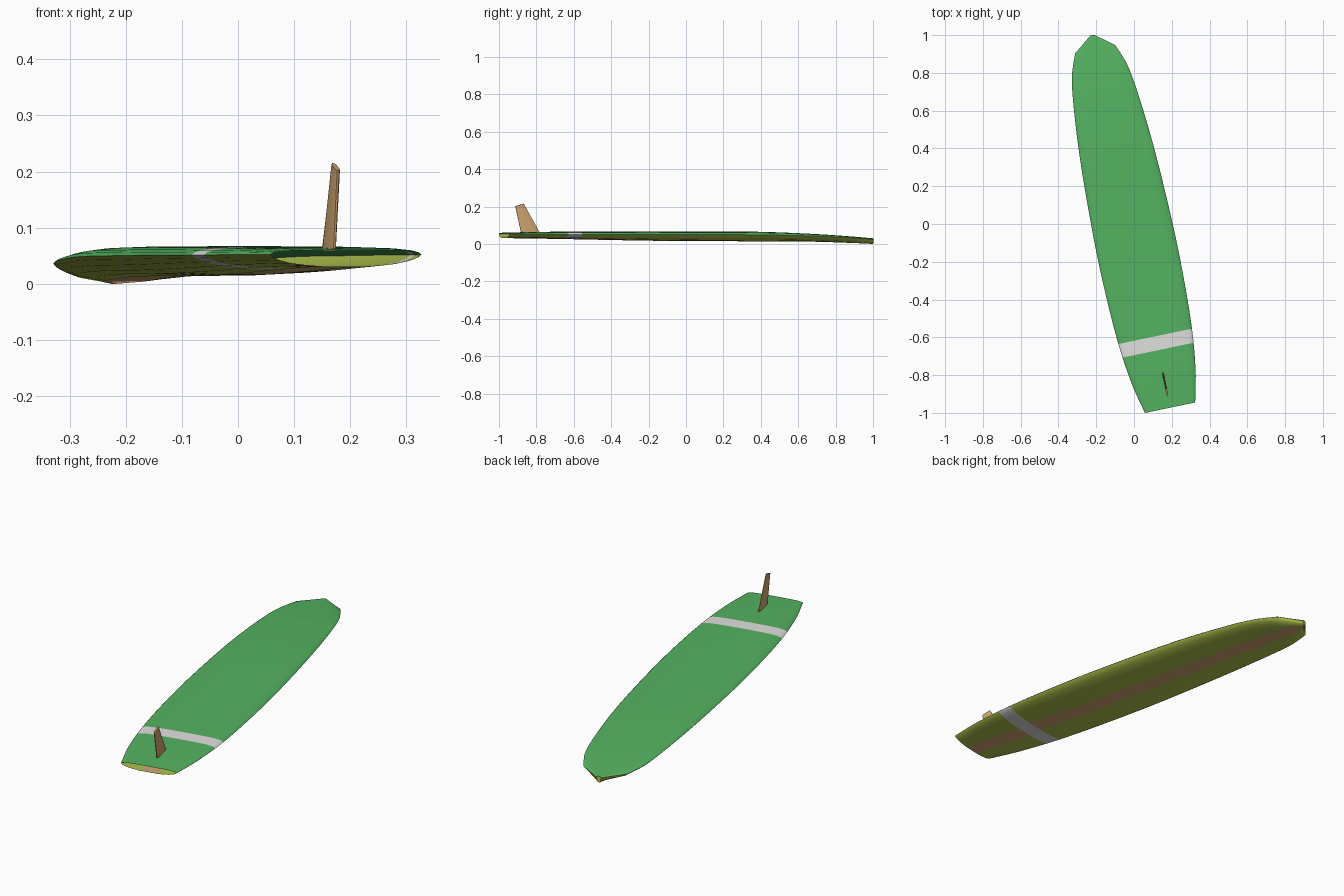
import bpy, bmesh, math
from mathutils import Matrix

if "Cube" in bpy.data.objects:
    bpy.data.objects.remove(bpy.data.objects["Cube"])


def material(name, rgb):
    m = bpy.data.materials.new(name)
    m.diffuse_color = (*rgb, 1)
    m.use_nodes = True
    m.node_tree.nodes["Principled BSDF"].inputs["Base Color"].default_value = m.diffuse_color
    return m


GREEN = material("deck green", (0.09, 0.45, 0.12))
OLIVE = material("rail olive", (0.44, 0.55, 0.075))
WHITE = material("band white", (0.75, 0.75, 0.74))
TAN = material("stringer tan", (0.64, 0.39, 0.17))

# Board axis is turned about z; local y runs tail to nose
PLACE = Matrix.Rotation(math.radians(11.8), 4, 'Z') @ Matrix.Translation((-0.012, 0, 0))

# Station, half width, deck z, rail z, bottom z
KEYS = [
    (-0.991, 0.136, 0.060, 0.052, 0.031),
    (-0.83, 0.172, 0.064, 0.052, 0.029),
    (-0.605, 0.199, 0.066, 0.051, 0.025),
    (-0.30, 0.212, 0.067, 0.051, 0.019),
    (0.0, 0.212, 0.067, 0.050, 0.015),
    (0.40, 0.197, 0.065, 0.048, 0.014),
    (0.70, 0.171, 0.053, 0.041, 0.012),
    (0.84, 0.148, 0.044, 0.035, 0.008),
    (0.947, 0.109, 0.036, 0.029, 0.004),
    (1.024, 0.010, 0.030, 0.024, 0.0),
]
BAND = (-0.68, -0.605)


def slope(i, c):
    a, b = KEYS[max(i - 1, 0)], KEYS[min(i + 1, len(KEYS) - 2)]
    return (b[c] - a[c]) / (b[0] - a[0])


def sample(s):
    """Smooth curve through the keys, straight on the blunt nose."""
    i = max(k for k in range(len(KEYS) - 1) if s >= KEYS[k][0] - 1e-6)
    a, b = KEYS[i], KEYS[i + 1]
    h = b[0] - a[0]
    t = (s - a[0]) / h
    if i == len(KEYS) - 2:
        return [a[c] + (b[c] - a[c]) * t for c in range(1, 5)]
    return [(2*t**3 - 3*t*t + 1) * a[c] + (t**3 - 2*t*t + t) * h * slope(i, c)
            + (3*t*t - 2*t**3) * b[c] + (t**3 - t*t) * h * slope(i + 1, c)
            for c in range(1, 5)]


# Half sections as (width fraction, height fraction)
DECK = [(0.97, 0.34), (0.90, 0.62), (0.75, 0.85), (0.5, 0.96)]
BELLY = [(0.5, 0.90), (0.72, 0.73), (0.88, 0.47), (0.97, 0.2)]


def section(s):
    hw, top, rail, low = sample(s)
    k = min(0.04, hw * 0.5)
    right = [(hw * f, rail + (top - rail) * g) for f, g in reversed(DECK)]
    right.append((hw, rail))
    right += [(hw * f, rail + (low - rail) * g) for f, g in reversed(BELLY)]
    right.append((k, low))
    left = [(-x, z) for x, z in reversed(right)]
    return [(x, s, z) for x, z in [(0, top)] + right + left]


# Board: a shell with an open tail, so the inside of the belly shows
stations = {k[0] for k in KEYS} | set(BAND)
stations |= {-0.95 + 0.05 * i for i in range(38)}
stations = sorted(stations)
bm = bmesh.new()
rings = [[bm.verts.new(p) for p in section(s)] for s in stations]
n = len(rings[0])
rail_i = len(DECK) + 1
belly_i = (n - 1) // 2
for s0, s1, a, b in zip(stations, stations[1:], rings, rings[1:]):
    banded = BAND[0] - 1e-4 < (s0 + s1) / 2 < BAND[1]
    for j in range(n):
        f = bm.faces.new((a[j], a[(j + 1) % n], b[(j + 1) % n], b[j]))
        if banded:
            f.material_index = 2
        elif j < rail_i or j >= n - rail_i:
            f.material_index = 0
        elif j == belly_i:
            f.material_index = 3
        else:
            f.material_index = 1
bm.faces.new(rings[-1]).material_index = 1
bmesh.ops.recalc_face_normals(bm, faces=bm.faces)


def finish(bm, name, mats, angle):
    me = bpy.data.meshes.new(name)
    bm.to_mesh(me)
    bm.free()
    for m in mats:
        me.materials.append(m)
    ob = bpy.data.objects.new(name, me)
    bpy.context.collection.objects.link(ob)
    ob.matrix_world = PLACE
    bpy.ops.object.select_all(action='DESELECT')
    ob.select_set(True)
    bpy.context.view_layer.objects.active = ob
    bpy.ops.object.shade_smooth_by_angle(angle=math.radians(angle))


finish(bm, "board", [GREEN, OLIVE, WHITE, TAN], 35)

# Fin: flat-sided section lofted from the deck to a swept tip
FOIL = [(0, 0.3), (0.2, 1), (0.88, 1), (1, 0.4), (1, -0.4), (0.88, -1), (0.2, -1), (0, -0.3)]
bm = bmesh.new()


def foil(front, back, zf, zb, t):
    return [bm.verts.new((t * w, front + (back - front) * f, zf + (zb - zf) * f))
            for f, w in FOIL]


root = foil(-0.795, -0.898, 0.058, 0.058, 0.005)
tip = foil(-0.884, -0.930, 0.215, 0.202, 0.0045)
m = len(FOIL)
for j in range(m):
    bm.faces.new((root[j], root[(j + 1) % m], tip[(j + 1) % m], tip[j]))
bm.faces.new(root)
bm.faces.new(tip)
bmesh.ops.recalc_face_normals(bm, faces=bm.faces)
finish(bm, "fin", [TAN], 20)
